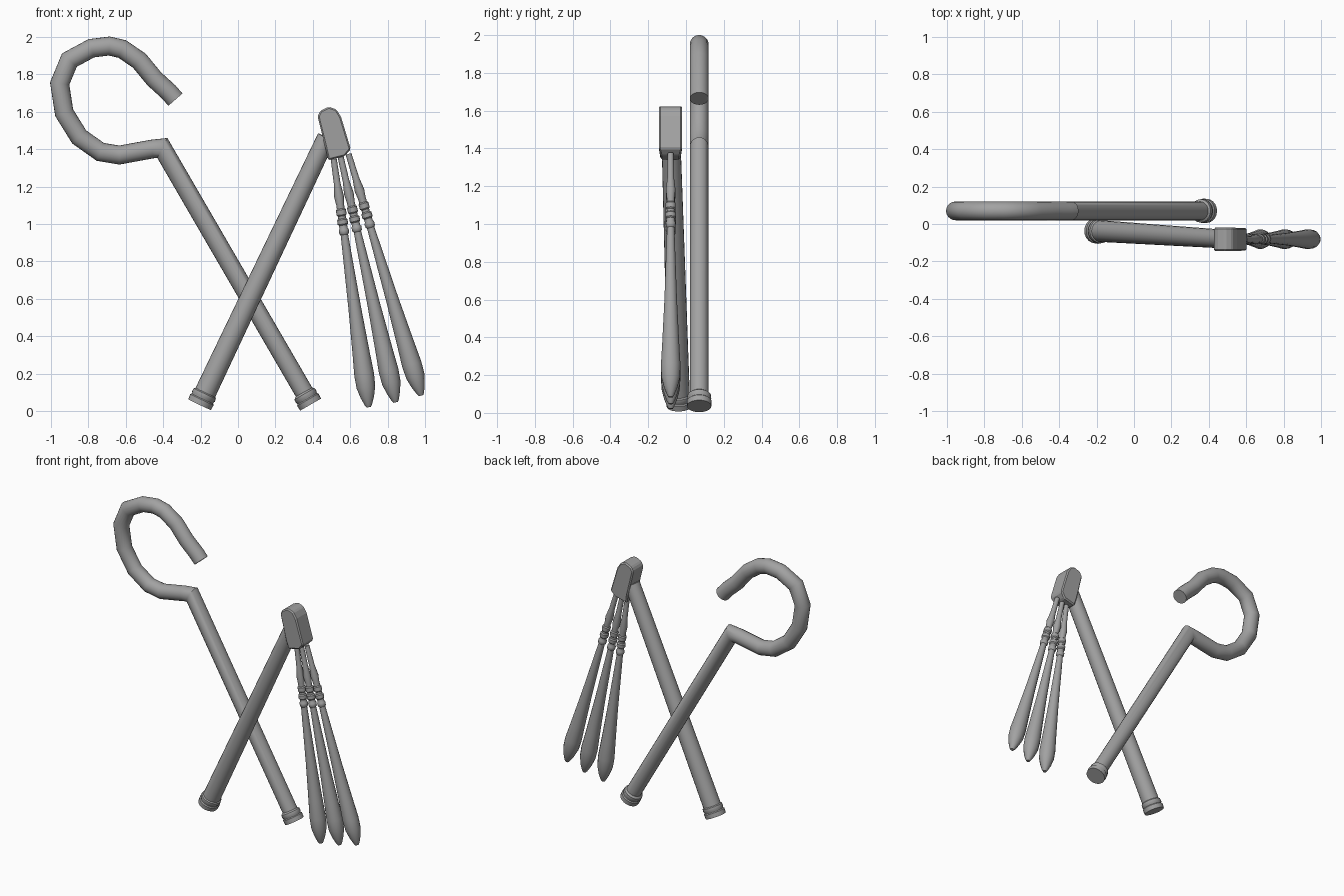
import bpy, bmesh, math
from mathutils import Vector

if "Cube" in bpy.data.objects:
    bpy.data.objects.remove(bpy.data.objects["Cube"], do_unlink=True)

GREY = (0.36, 0.36, 0.36, 1)
stone = bpy.data.materials.new("stone grey")
stone.use_nodes = True
stone.diffuse_color = GREY
stone.node_tree.nodes["Principled BSDF"].inputs["Base Color"].default_value = GREY


def finish(name, bm, angle=40):
    bmesh.ops.recalc_face_normals(bm, faces=bm.faces)
    mesh = bpy.data.meshes.new(name)
    bm.to_mesh(mesh)
    bm.free()
    mesh.materials.append(stone)
    obj = bpy.data.objects.new(name, mesh)
    bpy.context.collection.objects.link(obj)
    bpy.ops.object.select_all(action='DESELECT')
    obj.select_set(True)
    bpy.context.view_layer.objects.active = obj
    if angle:
        bpy.ops.object.shade_smooth_by_angle(angle=math.radians(angle))
    return obj


def skin(name, rings, angle=40):
    """Bridge equal rings of points into a capped tube."""
    bm = bmesh.new()
    loops = [[bm.verts.new(p) for p in ring] for ring in rings]
    n = len(loops[0])
    for a, b in zip(loops, loops[1:]):
        for i in range(n):
            j = (i + 1) % n
            bm.faces.new((a[i], a[j], b[j], b[i]))
    bm.faces.new(loops[0])
    bm.faces.new(loops[-1])
    return finish(name, bm, angle)


def ring(centre, u, v, n):
    return [centre + u * math.cos(2 * math.pi * i / n) + v * math.sin(2 * math.pi * i / n)
            for i in range(n)]


def turned(name, start, end, profile, n=20):
    """Lathe a (distance, radius) profile along a straight axis."""
    start, end = Vector(start), Vector(end)
    axis = (end - start).normalized()
    u = axis.cross(Vector((0, 1, 0))).normalized()
    v = axis.cross(u)
    return skin(name, [ring(start + axis * d, u * r, v * r, n) for d, r in profile])


def bent_tube(name, path, y, radius, n=20):
    """Mitred tube along a path in the upright plane."""
    pts = [Vector((x, y, z)) for x, z in path]
    rings = []
    for i, p in enumerate(pts):
        before = (p - pts[max(i - 1, 0)]).normalized()
        after = (pts[min(i + 1, len(pts) - 1)] - p).normalized()
        tangent = (before + after).normalized()
        cos_half = max(tangent.dot(before), tangent.dot(after))
        side = Vector((tangent.z, 0, -tangent.x)) * radius / cos_half
        rings.append(ring(p, side, Vector((0, radius, 0)), n))
    return skin(name, rings)


# Crook: straight staff running into the open hook
crook_path = [(0.38, 0.055), (-0.404, 1.406), (-0.46, 1.4), (-0.634, 1.368), (-0.735, 1.385),
              (-0.848, 1.465), (-0.928, 1.594), (-0.952, 1.75), (-0.9, 1.875), (-0.783, 1.938),
              (-0.687, 1.95), (-0.618, 1.934), (-0.527, 1.872), (-0.447, 1.775),
              (-0.37, 1.705), (-0.334, 1.664)]
bent_tube("crook", crook_path, 0.07, 0.05)

# Stepped foot shared by both staffs
foot = [(0, 0.064), (0.03, 0.066), (0.036, 0.06), (0.042, 0.06), (0.048, 0.064),
        (0.066, 0.062), (0.076, 0.05)]
turned("crook_foot", (0.388, 0.07, 0.036), (-0.404, 0.07, 1.406), foot)

# Flail staff, slightly tapered and leaning forward at the top
low, high = (-0.205, -0.036, 0.036), (0.476, -0.08, 1.47)
turned("flail_foot", low, high, [(d, r + 0.003) for d, r in foot])
turned("flail_staff", low, high, [(0.05, 0.058), (1.58, 0.05)])

# Flail head: extruded outline, narrower in depth at the bottom, with trimmed edges
outline = [(0.425, 1.575), (0.44, 1.605), (0.485, 1.626), (0.525, 1.612), (0.55, 1.572),
           (0.602, 1.4), (0.57, 1.362), (0.482, 1.34), (0.468, 1.4)]
depth = [0.062 if z > 1.38 else 0.052 for x, z in outline]
head = skin("flail_head", [[Vector((x, -0.082 + s * d, z)) for (x, z), d in zip(outline, depth)]
                           for s in (-1, 1)], angle=0)
bevel = head.modifiers.new("trimmed edges", 'BEVEL')
bevel.width = 0.008
bevel.segments = 1

# Three hanging strands: neck, ringed collar and long drop
strand = [(0, 0.016), (0.1, 0.018), (0.15, 0.026), (0.185, 0.021), (0.2, 0.021), (0.205, 0.027),
          (0.225, 0.027), (0.23, 0.021), (0.24, 0.021), (0.245, 0.028), (0.262, 0.028),
          (0.267, 0.022), (0.28, 0.022), (0.285, 0.027), (0.3, 0.026), (0.305, 0.02),
          (0.6, 0.034), (0.78, 0.046), (0.87, 0.053), (0.92, 0.05), (0.96, 0.036),
          (0.99, 0.02), (1, 0.012)]
hangs = {"left": ((0.59, 1.374), (0.978, 0.084)),
         "middle": ((0.548, 1.358), (0.842, 0.048)),
         "right": ((0.511, 1.347), (0.698, 0.022))}
for side, ((x0, z0), (x1, z1)) in hangs.items():
    length = math.hypot(x1 - x0, z1 - z0)
    turned(side + "_strand", (x0, -0.081, z0), (x1, -0.081, z1),
           [(t * length, r) for t, r in strand], n=14)
